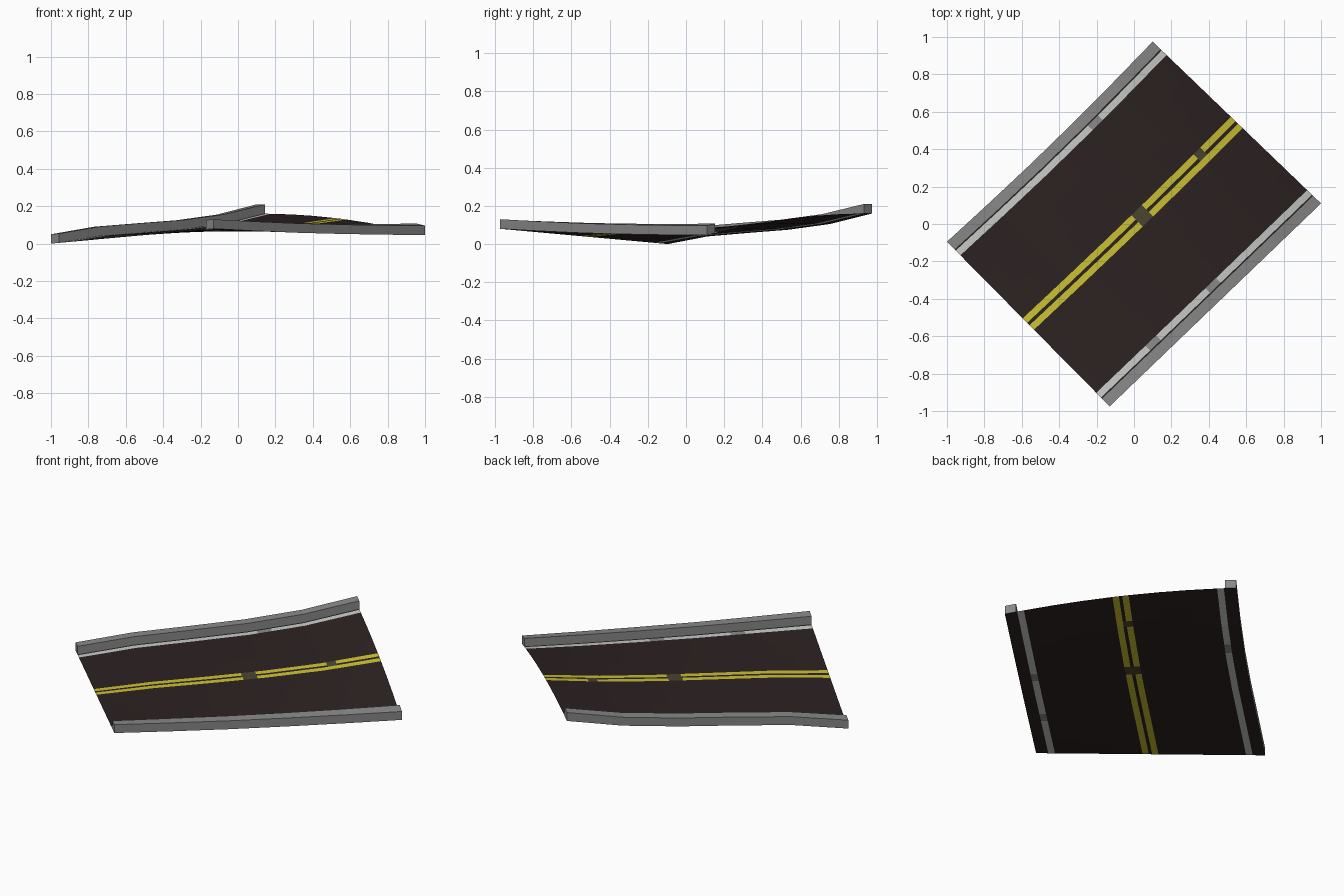
import bpy, bmesh, math
from mathutils import Vector

if "Cube" in bpy.data.objects:
    bpy.data.objects.remove(bpy.data.objects["Cube"])

def mat(name, r, g, b):
    m = bpy.data.materials.new(name)
    m.diffuse_color = (r, g, b, 1)
    m.use_nodes = True
    m.node_tree.nodes["Principled BSDF"].inputs["Base Color"].default_value = m.diffuse_color
    return m

ASPHALT = mat("asphalt", 0.026, 0.016, 0.016)
YELLOW = mat("yellow paint", 0.60, 0.54, 0.032)
WHITE = mat("white paint", 0.58, 0.60, 0.58)
KERB = mat("kerb grey", 0.25, 0.25, 0.25)
WORN_Y = mat("worn yellow", 0.07, 0.06, 0.03)
WORN_W = mat("worn white", 0.26, 0.26, 0.26)

# plan corners, and heights of both edges at six stations along the road
L0, L1 = Vector((-1, -0.095)), Vector((0.10, 0.975))
R0, R1 = Vector((-0.13, -0.975)), Vector((1, 0.11))
ZL = [0.0, 0.04, 0.058, 0.075, 0.105, 0.16]
ZR = [0.08, 0.068, 0.058, 0.052, 0.048, 0.046]
WIDTH, KERB_W, KERB_H = 1.237, 0.06, 0.05
SEG = len(ZL) - 1

def station(i, s):
    t = i / SEG
    left = L0.lerp(L1, t) + Vector((0.7, -0.7)) * 0.015 * math.sin(math.pi * t)
    p = left.lerp(R0.lerp(R1, t), s)
    z = ZL[i] + (ZR[i] - ZL[i]) * s + 0.03 * t * 4 * s * (1 - s)
    return Vector((p.x, p.y, z))

def surface(t, s):
    """Point on the road sheet, straight between the stations."""
    i = min(int(t * SEG + 1e-6), SEG - 1)
    return station(i, s).lerp(station(i + 1, s), t * SEG - i)

def finish(bm, name, mats):
    me = bpy.data.meshes.new(name)
    bm.to_mesh(me)
    bm.free()
    for m in mats:
        me.materials.append(m)
    ob = bpy.data.objects.new(name, me)
    bpy.context.collection.objects.link(ob)
    return ob

# road sheet: half cross-section as (strip width, material index), then mirrored
half = [(KERB_W, 0), (0.006, 0), (0.036, 1)]
rest = WIDTH / 2 - sum(w for w, _ in half) - 0.009 - 0.034
half += [(rest / 3, 0)] * 3 + [(0.034, 2)]
strips = half + [(0.018, 0)] + half[::-1]
cuts = [0.0]
for w, _ in strips:
    cuts.append(cuts[-1] + w / WIDTH)

# worn patches: (strip numbers, from, to) along the road
last = len(strips) - 1
worn = [((6, 7, 8), 0.51, 0.56), ((6, 7), 0.81, 0.85), ((2,), 0.64, 0.69),
        ((last - 2,), 0.52, 0.57), ((last - 2,), 0.23, 0.28)]

ROWS = 60
bm = bmesh.new()
grid = [[bm.verts.new(surface(r / ROWS, s)) for s in cuts] for r in range(ROWS + 1)]
for r in range(ROWS):
    t = (r + 0.5) / ROWS
    for c, (_, m) in enumerate(strips):
        f = bm.faces.new((grid[r][c], grid[r][c + 1], grid[r + 1][c + 1], grid[r + 1][c]))
        f.normal_update()
        if f.normal.z < 0:
            f.normal_flip()
        if any(c in cols and a < t < b for cols, a, b in worn):
            m = 4 if c in (2, last - 2) else 3
        f.material_index = m
finish(bm, "road_surface", [ASPHALT, WHITE, YELLOW, WORN_Y, WORN_W])

# kerbs: rectangular section swept along each edge, open underneath
def kerb(name, s0, s1):
    bm = bmesh.new()
    up = Vector((0, 0, KERB_H))
    rings = []
    for i in range(SEG + 1):
        a, b = station(i, s0), station(i, s1)
        rings.append([bm.verts.new(p) for p in (a, a + up, b + up, b)])
    for p, q in zip(rings, rings[1:]):
        for k in range(3):
            bm.faces.new((p[k], q[k], q[k + 1], p[k + 1]))
    bm.faces.new(rings[0])
    bm.faces.new(rings[-1][::-1])
    bmesh.ops.recalc_face_normals(bm, faces=bm.faces)
    for f in bm.faces:
        f.normal_update()
    if sum(f.normal.z for f in bm.faces) < 0:
        bmesh.ops.reverse_faces(bm, faces=bm.faces)
    finish(bm, name, [KERB])

kerb("left_kerb", 0, KERB_W / WIDTH)
kerb("right_kerb", 1 - KERB_W / WIDTH, 1)
